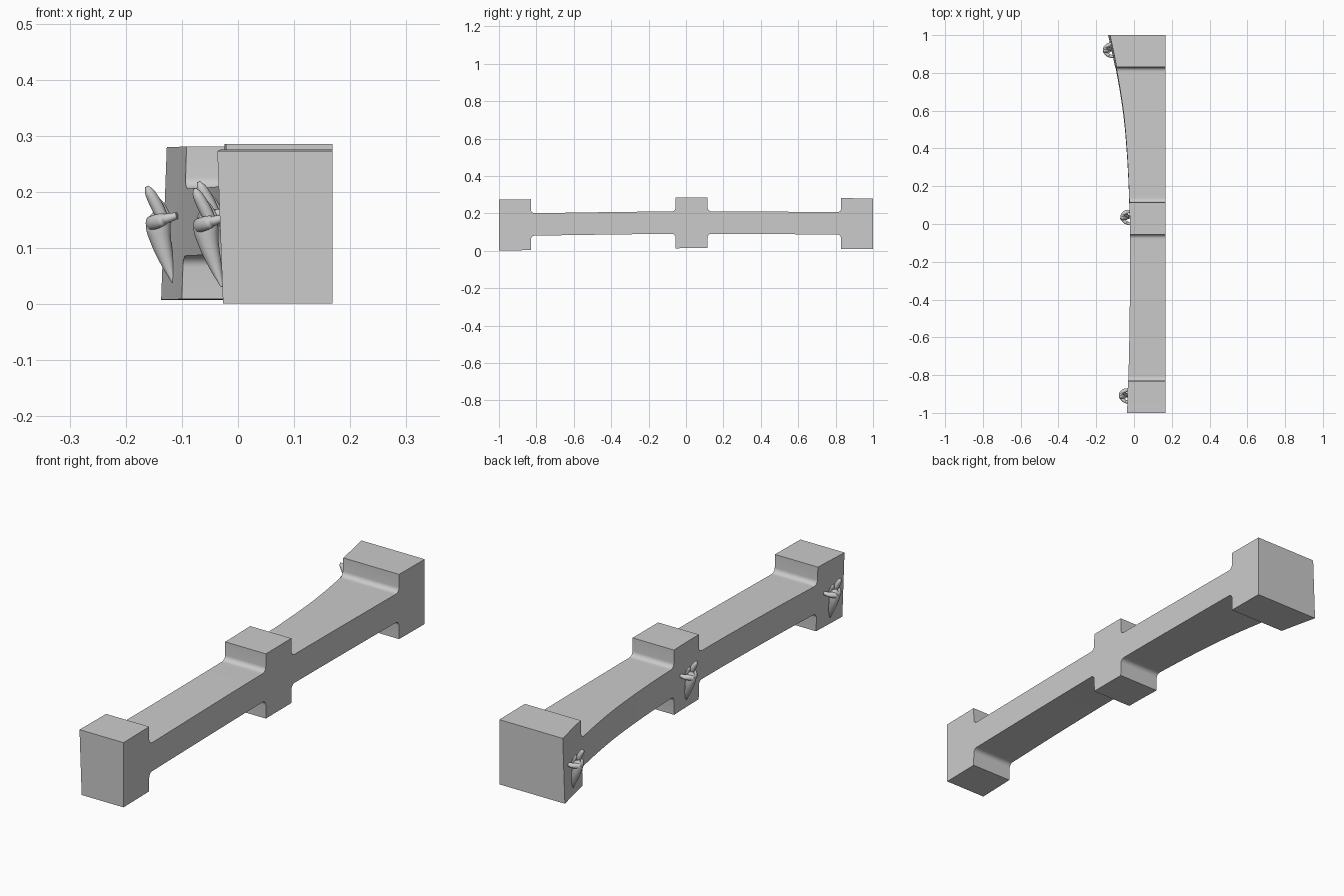
import bpy, bmesh, math
from mathutils import Vector

if "Cube" in bpy.data.objects:
    bpy.data.objects.remove(bpy.data.objects["Cube"])

stone = bpy.data.materials.new("grey stone")
stone.diffuse_color = (0.6, 0.6, 0.6, 1)
stone.use_nodes = True
stone.node_tree.nodes["Principled BSDF"].inputs["Base Color"].default_value = stone.diffuse_color
RIGHT = 0.168


def interp(pts, y):
    """Smooth (Catmull-Rom style) curve through sorted points."""
    i = max(0, min(len(pts) - 2, sum(p[0] <= y for p in pts) - 1))

    def slope(k):
        a, b = pts[max(k - 1, 0)], pts[min(k + 1, len(pts) - 1)]
        return (b[1] - a[1]) / (b[0] - a[0])
    (x0, v0), (x1, v1) = pts[i], pts[i + 1]
    h = x1 - x0
    t = (y - x0) / h
    return ((2*t**3 - 3*t*t + 1) * v0 + (t**3 - 2*t*t + t) * h * slope(i)
            + (3*t*t - 2*t**3) * v1 + (t**3 - t*t) * h * slope(i + 1))


FACE = [(-1, -.032), (-.83, -.028), (-.5, -.022), (-.05, -.021), (.2, -.028),
        (.4, -.039), (.6, -.058), (.83, -.096), (1, -.132)]
LIFT = [(-1, 0.001), (0, 0.0135), (1, 0.008)]


def left_x(y, z):
    """Curved left face with a gentle twist along its length."""
    return interp(FACE, y) + (z - 0.143) * 0.037 * y


def finish(bm, name, angle):
    bmesh.ops.recalc_face_normals(bm, faces=bm.faces)
    me = bpy.data.meshes.new(name)
    bm.to_mesh(me)
    bm.free()
    me.materials.append(stone)
    ob = bpy.data.objects.new(name, me)
    bpy.context.collection.objects.link(ob)
    bpy.ops.object.select_all(action='DESELECT')
    ob.select_set(True)
    bpy.context.view_layer.objects.active = ob
    bpy.ops.object.shade_smooth_by_angle(angle=math.radians(angle))
    return ob


def bridge(bm, rings):
    for a, b in zip(rings, rings[1:]):
        for i in range(len(a)):
            j = (i + 1) % len(a)
            bm.faces.new((a[i], a[j], b[j], b[i]))
    bm.faces.new(rings[0])
    bm.faces.new(rings[-1][::-1])


# Stone bar: half height along y, with thick blocks and filleted inner corners
BIG, THIN, R = 0.136, 0.060, 0.02
stations = []


def span(y0, y1, n, half):
    stations.extend((y0 + (y1 - y0) * i / n, half) for i in range(n + 1))


def fillet(y, d):
    arc = [(y + d * (0.0006 + R * (1 - math.cos(a))), THIN + R * (1 - math.sin(a)))
           for a in [math.pi / 2 * k / 6 for k in range(7)]]
    stations.extend(arc if d > 0 else arc[::-1])


span(-1, -.83, 4, BIG)
fillet(-.83, 1)
span(-.80, -.09, 14, THIN)
fillet(-.055, -1)
span(-.055, .115, 4, BIG)
fillet(.115, 1)
span(.15, .80, 18, THIN)
fillet(.83, -1)
span(.83, 1, 5, BIG)

bm = bmesh.new()
rings = []
for y, half in stations:
    mid = 0.136 + interp(LIFT, y) + (0.001 if half < BIG else 0)
    lo, hi = mid - half, mid + half
    rings.append([bm.verts.new(p) for p in (
        (left_x(y, lo), y, lo), (RIGHT, y, lo), (RIGHT, y, hi), (left_x(y, hi), y, hi))])
bridge(bm, rings)
finish(bm, "stone_bar", 30)


def limb(bm, path, seg=14):
    """Rounded tapering limb; path rows: x, y, z, radius x/z, radius y."""
    pts = [Vector(p[:3]) for p in path]
    rings = []
    n = 6
    steps = [(i, k / n) for i in range(len(path) - 1) for k in range(n)] + [(len(path) - 2, 1)]
    for i, t in steps:
        def val(c):
            return interp([(k, p[c]) for k, p in enumerate(path)], i + t)
        d = (pts[i + 1] - pts[i]).lerp(pts[min(i + 2, len(pts) - 1)] - pts[min(i + 1, len(pts) - 2)], t)
        d.normalize()
        side = Vector((0, 1, 0)) if abs(d.y) < .7 else Vector((0, 0, 1))
        u = d.cross(side).normalized()
        w = u.cross(d)
        c = Vector((val(0), val(1), val(2)))
        rings.append([bm.verts.new(c + u * val(3) * math.cos(a) + w * val(4) * math.sin(a))
                      for a in [2 * math.pi * s / seg for s in range(seg)]])
    bridge(bm, rings)


# Claw-like carvings on the curved face
for name, y, dz in (("front_carving", -.91, -.004), ("middle_carving", .035, .008),
                    ("back_carving", .92, 0)):
    bm = bmesh.new()
    # long lower claw
    limb(bm, [(-.025, .004, .165, .010, .008), (-.028, .004, .145, .022, .017),
              (-.022, .005, .11, .018, .016), (-.010, .002, .07, .011, .010),
              (.001, -.005, .035, .002, .002)])
    # upright finger
    limb(bm, [(-.018, -.004, .150, .010, .009), (-.030, -.004, .175, .011, .011),
              (-.042, -.006, .198, .009, .009), (-.048, -.007, .210, .003, .003)])
    # short second finger
    limb(bm, [(-.010, .006, .150, .008, .008), (-.022, .010, .175, .007, .007),
              (-.029, .012, .190, .002, .002)])
    # cross band wrapping around to the face
    limb(bm, [(.006, -.036, .158, .006, .006), (-.022, -.026, .150, .010, .012),
              (-.041, .000, .144, .011, .013), (-.022, .026, .148, .010, .012),
              (.006, .034, .152, .006, .006)])
    ob = finish(bm, name, 50)
    ob.location = (left_x(y, .14), y, dz)
